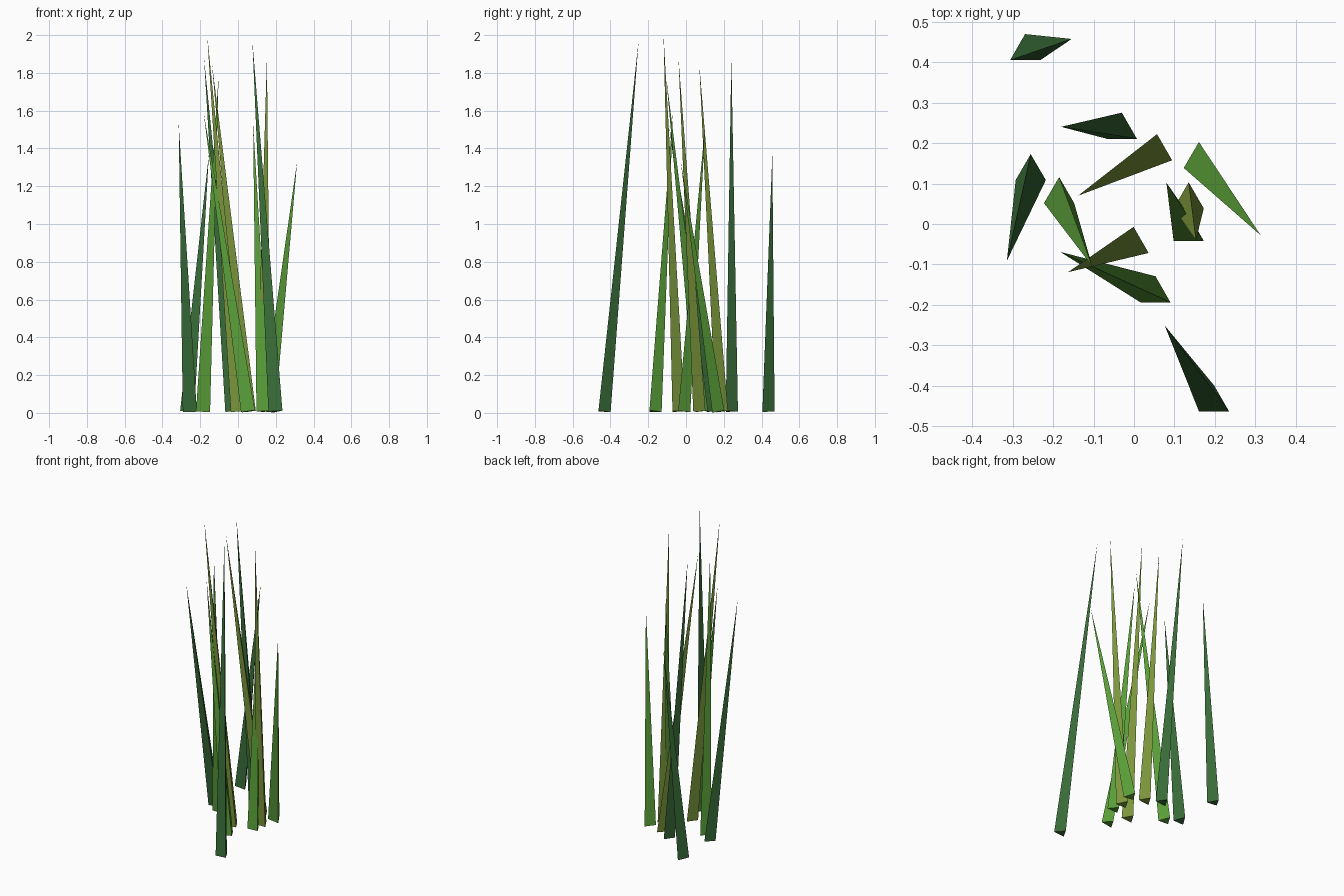
import bpy, bmesh
from mathutils import Vector

if "Cube" in bpy.data.objects:
    bpy.data.objects.remove(bpy.data.objects["Cube"])

def material(name, rgb):
    m = bpy.data.materials.new(name)
    m.diffuse_color = (*rgb, 1)
    m.use_nodes = True
    m.node_tree.nodes["Principled BSDF"].inputs["Base Color"].default_value = m.diffuse_color
    return m

MATS = {
    "dark": material("dark_green", (0.04, 0.15, 0.04)),
    "green": material("fresh_green", (0.10, 0.34, 0.04)),
    "olive": material("olive_green", (0.20, 0.31, 0.045)),
}
RADIUS = 0.043

# colour, base centre x y, tip x y z
BLADES = [
    ("dark", -0.269, 0.426, -0.154, 0.457, 1.37),
    ("dark", -0.030, 0.232, -0.180, 0.240, 1.88),
    ("olive", 0.057, 0.179, -0.138, 0.070, 1.85),
    ("dark", -0.255, 0.130, -0.314, -0.091, 1.53),
    ("green", -0.185, 0.073, -0.103, -0.105, 1.78),
    ("olive", -0.001, -0.050, -0.163, -0.119, 2.00),
    ("green", 0.053, -0.172, -0.182, -0.069, 1.59),
    ("dark", 0.198, -0.442, 0.076, -0.251, 1.97),
    ("green", 0.160, 0.160, 0.313, -0.028, 1.33),
    ("green", 0.135, -0.020, 0.080, 0.102, 1.53),
    ("olive", 0.135, 0.060, 0.153, -0.040, 1.88),
]

def blade(i, colour, bx, by, tx, ty, tz):
    # three-sided spike: base triangle has one corner towards +y
    base, tip = Vector((bx, by, 0.008)), Vector((tx, ty, tz))
    tilt = Vector((0, 0, 1)).rotation_difference(tip - base)
    corners = [(0, 1), (-0.866, -0.5), (0.866, -0.5)]
    bm = bmesh.new()
    ring = [bm.verts.new(base + tilt @ Vector((x * RADIUS, y * RADIUS, 0))) for x, y in corners]
    top = bm.verts.new(tip)
    bm.faces.new(ring[::-1])
    for k in range(3):
        bm.faces.new((ring[k], ring[(k + 1) % 3], top))
    bmesh.ops.recalc_face_normals(bm, faces=bm.faces)
    me = bpy.data.meshes.new(f"grass_blade_{i}")
    bm.to_mesh(me)
    bm.free()
    me.materials.append(MATS[colour])
    bpy.context.collection.objects.link(bpy.data.objects.new(me.name, me))

for i, b in enumerate(BLADES, 1):
    blade(i, *b)
